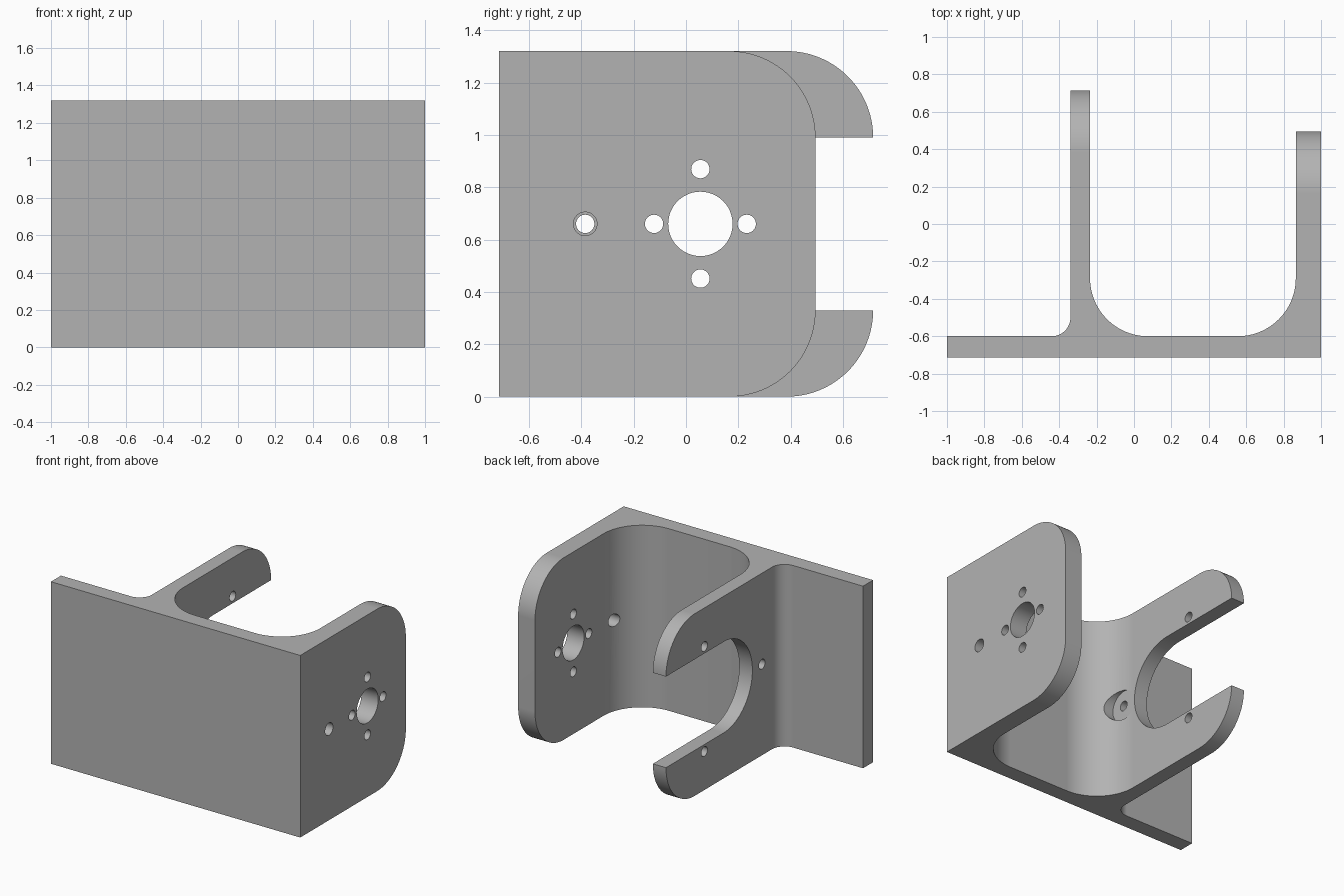
import bpy, bmesh, math

if "Cube" in bpy.data.objects:
    bpy.data.objects.remove(bpy.data.objects["Cube"])

H = 1.32            # height of the bracket
MID = H / 2         # height of the hole centre line
CY = 0.055          # y of the bearing axis
R = 0.33            # corner and slot radius

metal = bpy.data.materials.new("plain grey")
metal.diffuse_color = (0.45, 0.45, 0.45, 1)
metal.use_nodes = True
metal.node_tree.nodes["Principled BSDF"].inputs["Base Color"].default_value = metal.diffuse_color


def arc(cx, cy, r, a0, a1, n=24):
    """Points on an arc, angles in degrees."""
    return [(cx + r * math.cos(math.radians(a0 + (a1 - a0) * i / n)),
             cy + r * math.sin(math.radians(a0 + (a1 - a0) * i / n))) for i in range(n + 1)]


def prism(name, pts, lo, hi, axis):
    """Extrude an outline along z (points are x, y) or x (points are y, z)."""
    place = (lambda p, t: (p[0], p[1], t)) if axis == "z" else (lambda p, t: (t, p[0], p[1]))
    bm = bmesh.new()
    a = [bm.verts.new(place(p, lo)) for p in pts]
    b = [bm.verts.new(place(p, hi)) for p in pts]
    bm.faces.new(a)
    bm.faces.new(b)
    for i in range(len(pts)):
        j = (i + 1) % len(pts)
        bm.faces.new((a[i], a[j], b[j], b[i]))
    bmesh.ops.recalc_face_normals(bm, faces=bm.faces)
    me = bpy.data.meshes.new(name)
    bm.to_mesh(me)
    bm.free()
    ob = bpy.data.objects.new(name, me)
    bpy.context.collection.objects.link(ob)
    return ob


def hole(y, z, r, lo, hi):
    return prism("hole_cutter", arc(y, z, r, 0, 360, 48)[:-1], lo, hi, "x")


# Base plate with two walls and filleted roots, as one extruded profile
profile = [(-1, -0.715), (1, -0.715), (1, 0.495), (0.865, 0.495)]
profile += arc(0.555, -0.29, 0.31, 0, -90)
profile += arc(0.075, -0.29, 0.31, 270, 180)
profile += [(-0.235, 0.715), (-0.34, 0.715)]
profile += arc(-0.44, -0.50, 0.10, 0, -90, 16)
profile += [(-1, -0.60)]
bracket = prism("bracket", profile, 0, H, "z")
bracket.data.materials.append(metal)

# Everything outside the rounded right wall
edge = 0.495
right = [(edge - R, H + 0.1)] + arc(edge - R, H - R, R, 90, 0)
right += arc(edge - R, R, R, 0, -90) + [(edge - R, -0.1), (0.9, -0.1), (0.9, H + 0.1)]
cutters = [prism("right_wall_cutter", right, 0.5, 1.2, "x")]

# Everything outside the forked left wall, including its round-ended slot
edge = 0.715
left = [(edge - R, H + 0.1)] + arc(edge - R, H - R, R, 90, 0)
left += arc(CY, MID, R, 90, 270, 48)
left += arc(edge - R, R, R, 0, -90) + [(edge - R, -0.1), (0.9, -0.1), (0.9, H + 0.1)]
cutters.append(prism("left_wall_cutter", left, -0.6, 0.3, "x"))

# Right wall: large bore, four screw holes and a tool access hole
cutters.append(hole(CY, MID, 0.123, 0.4, 1.2))
for y, z in ((CY, MID + 0.209), (CY, MID - 0.209), (CY - 0.177, MID), (CY + 0.177, MID)):
    cutters.append(hole(y, z, 0.035, 0.4, 1.2))
cutters.append(hole(CY - 0.44, MID, 0.045, 0.4, 1.2))

# Left wall: three holes around the slot and a spot face in the fillet
for a in (60, 180, 300):
    t = math.radians(a)
    cutters.append(hole(CY + 0.44 * math.cos(t), MID + 0.44 * math.sin(t), 0.035, -0.6, 0.2))
cutters.append(hole(CY - 0.44, MID, 0.11, -0.2348, 0.3))

# Cut, then remove the helpers
for c in cutters:
    m = bracket.modifiers.new("cut", "BOOLEAN")
    m.operation, m.solver, m.object = "DIFFERENCE", "EXACT", c
    c.hide_render = True
bpy.context.view_layer.update()
mesh = bpy.data.meshes.new_from_object(bracket.evaluated_get(bpy.context.evaluated_depsgraph_get()))
bracket.modifiers.clear()
bracket.data = mesh
for c in cutters:
    bpy.data.objects.remove(c)

# Smooth curves, crisp edges
bpy.context.view_layer.objects.active = bracket
bracket.select_set(True)
bpy.ops.object.shade_smooth_by_angle(angle=math.radians(30))
wn = bracket.modifiers.new("flat_normals", "WEIGHTED_NORMAL")
wn.keep_sharp = True
